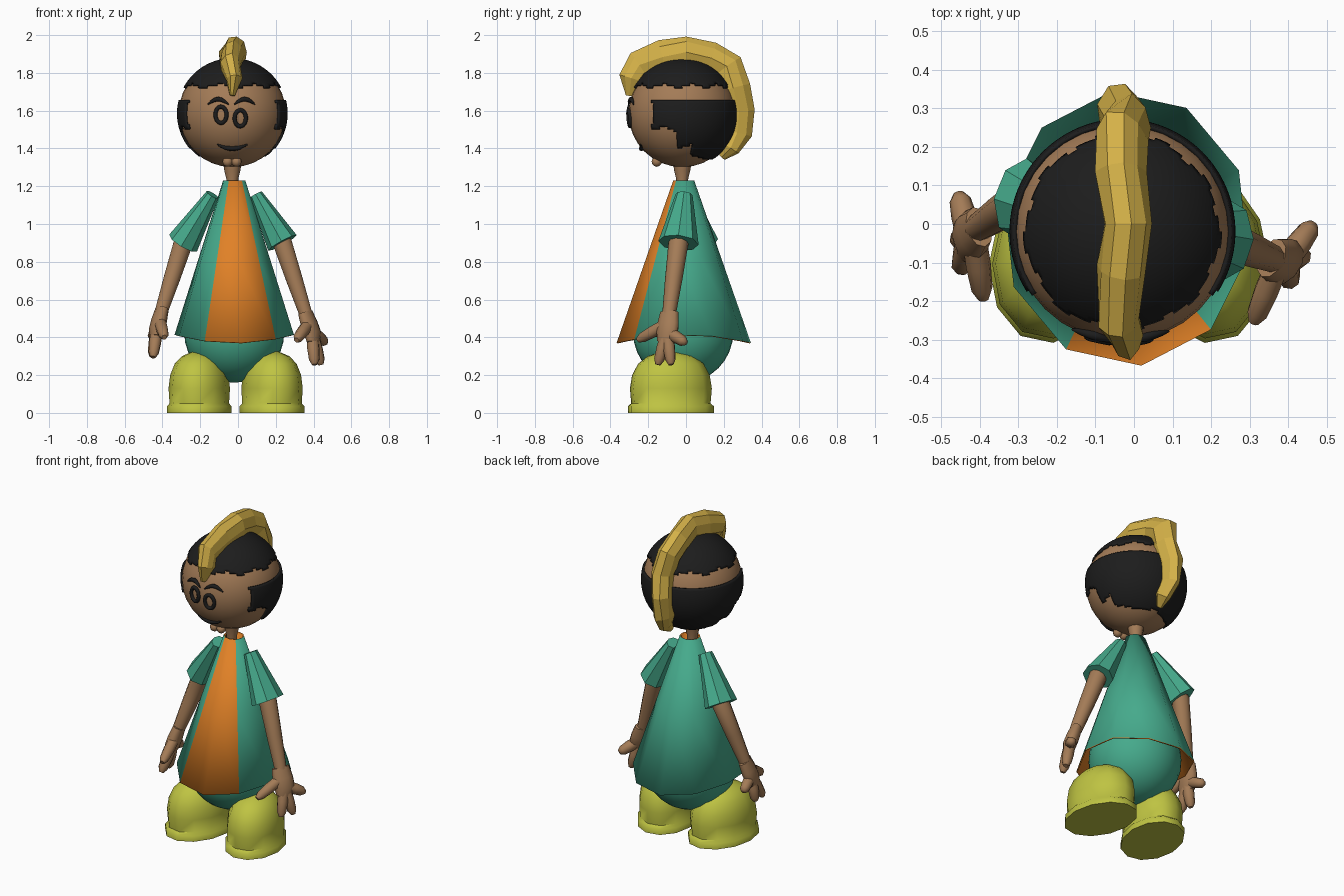
import bpy, bmesh, math, random
from mathutils import Vector, Matrix

random.seed(4)
cube = bpy.data.objects.get("Cube")
if cube:
    bpy.data.objects.remove(cube)


def material(name, rgb):
    m = bpy.data.materials.new(name)
    m.use_nodes = True
    m.diffuse_color = (*rgb, 1)
    m.node_tree.nodes["Principled BSDF"].inputs["Base Color"].default_value = (*rgb, 1)
    return m


TEAL = material("teal cloth", (0.06, 0.40, 0.26))
ORANGE = material("orange cloth", (0.75, 0.22, 0.02))
SKIN = material("brown skin", (0.37, 0.20, 0.095))
LIME = material("lime boots", (0.52, 0.55, 0.055))
GOLD = material("golden hair", (0.66, 0.44, 0.065))
BLACK = material("black hair", (0.012, 0.012, 0.012))

HEAD = Vector((-0.03, -0.02, 1.585))
HEAD_R = 0.284


def finish(bm, name, mats, smooth=None):
    """Turn a bmesh into an object; smooth is the sharp-edge angle in degrees."""
    bmesh.ops.recalc_face_normals(bm, faces=bm.faces)
    me = bpy.data.meshes.new(name)
    bm.to_mesh(me)
    bm.free()
    for m in mats:
        me.materials.append(m)
    if smooth:
        me.shade_smooth()
        me.set_sharp_from_angle(angle=math.radians(smooth))
    ob = bpy.data.objects.new(name, me)
    bpy.context.scene.collection.objects.link(ob)
    return ob


def loft(name, rings, mats, smooth=None, caps=True):
    bm = bmesh.new()
    rows = [[bm.verts.new(p) for p in ring] for ring in rings]
    n = len(rows[0])
    for a, b in zip(rows, rows[1:]):
        for i in range(n):
            j = (i + 1) % n
            bm.faces.new((a[i], a[j], b[j], b[i]))
    if caps:
        bm.faces.new(rows[0])
        bm.faces.new(rows[-1])
    return finish(bm, name, mats, smooth)


def tube(name, path, radii, mat, sides=8, ref=(0, 1, 0), flat=1, smooth=60, jitter=0):
    """Sweep a ring along a path; flat scales the ring along ref."""
    pts = [Vector(p) for p in path]
    rings = []
    for i, (p, r) in enumerate(zip(pts, radii)):
        t = (pts[min(i + 1, len(pts) - 1)] - pts[max(i - 1, 0)]).normalized()
        u = Vector(ref)
        u = (u - t * u.dot(t)).normalized()
        v = t.cross(u)
        ring = []
        for k in range(sides):
            a = math.tau * k / sides
            s = r * (1 + random.uniform(-jitter, jitter))
            ring.append(p + u * math.cos(a) * s * flat + v * math.sin(a) * s)
        rings.append(ring)
    return loft(name, rings, [mat], smooth)


def ball(name, centre, radius, mat, seg=32):
    bm = bmesh.new()
    bmesh.ops.create_uvsphere(bm, u_segments=seg, v_segments=seg // 2, radius=radius,
                              matrix=Matrix.Translation(centre))
    return finish(bm, name, [mat], 80)


def on_head(x, z, lift=0.0):
    dx, dz = x - HEAD.x, z - HEAD.z
    return Vector((x, HEAD.y - math.sqrt(HEAD_R ** 2 - dx * dx - dz * dz) - lift, z))


# Head and neck
ball("head", HEAD, HEAD_R, SKIN)
tube("neck", [(-0.03, -0.02, z) for z in (1.18, 1.24, 1.28, 1.33)],
     (0.03, 0.032, 0.042, 0.05), SKIN, 12)
for side, x in (("right", -0.055), ("left", -0.008)):
    ball(side + "_chin_bump", (x, -0.155, 1.33), 0.027, SKIN, 12)


# Close-cropped hair: thin shells cut out of a slightly larger sphere
def crown(p):
    return p.z > 1.735 + 0.008 * math.sin(9 * math.atan2(p.y, p.x))


def sides_and_back(p):
    wave = 0.01 * math.sin(40 * p.y)
    low = 1.50 + wave if p.y < -0.05 else 1.41 + wave if p.y < 0.03 else 1.35 + wave
    return p.y > -0.18 and low < p.z < 1.66


def hair_shell(name, keep):
    bm = bmesh.new()
    bmesh.ops.create_uvsphere(bm, u_segments=112, v_segments=64, radius=HEAD_R + 0.009,
                              matrix=Matrix.Translation(HEAD))
    drop = [f for f in bm.faces if not keep(f.calc_center_median())]
    bmesh.ops.delete(bm, geom=drop, context="FACES")
    ob = finish(bm, name, [BLACK], 60)
    mod = ob.modifiers.new("thickness", "SOLIDIFY")
    mod.thickness = 0.012
    mod.offset = -1


hair_shell("crown_hair", crown)
hair_shell("side_and_back_hair", sides_and_back)

# Crest: faceted tuft running from forehead to nape
crest = [(-0.30, 1.68, 0.02), (-0.29, 1.77, 0.062), (-0.25, 1.84, 0.08), (-0.12, 1.885, 0.085),
         (0, 1.91, 0.09), (0.13, 1.88, 0.09), (0.22, 1.83, 0.095), (0.25, 1.72, 0.085),
         (0.28, 1.60, 0.085), (0.27, 1.48, 0.075), (0.235, 1.40, 0.055), (0.19, 1.355, 0.02)]
tube("hair_crest", [(-0.03 + 0.013 * math.sin(2 * i), y, z) for i, (y, z, r) in enumerate(crest)],
     [c[2] for c in crest], GOLD, 9, (1, 0, 0), 0.72, None, 0.1)

# Eyes: tilted oval rings
for side, x, z in (("right", -0.09, 1.578), ("left", 0.012, 1.56)):
    pos = on_head(x, z)
    aim = (pos - HEAD).to_track_quat("Z", "Y").to_matrix().to_4x4()
    rings = []
    for i in range(25):
        a = math.tau * i / 24
        c, s = math.cos(a), math.sin(a)
        rings.append([Matrix.Translation(pos) @ aim @ Vector((
            c * (0.03 + 0.011 * math.cos(b)), s * (0.043 + 0.011 * math.cos(b)),
            0.011 * math.sin(b))) for b in [math.tau * k / 8 for k in range(8)]])
    loft(side + "_eye", rings, [BLACK], 60, False)

# Eyebrows and smile
for side, x0, x1 in (("right", -0.16, -0.05), ("left", -0.02, 0.09)):
    path = []
    for i in range(7):
        t = i / 6
        path.append(on_head(x0 + (x1 - x0) * t, 1.633 + 0.028 * math.sin(math.pi * t), 0.005))
    tube(side + "_eyebrow", path, (0.003, 0.008, 0.011, 0.013, 0.011, 0.008, 0.003), BLACK)
smile = [on_head(-0.03 + 0.08 * t, 1.40 + 0.022 * t * t) for t in [i / 4 - 1 for i in range(9)]]
tube("smile", smile, [0.004 + 0.01 * math.sin(math.pi * i / 8) for i in range(9)], BLACK)


# Tunic: ten-sided flared cone with an orange front panel and lining
def tunic_ring(t):
    ring = []
    for k in range(10):
        a = math.radians(-83 + 36 * k)
        c, s = math.cos(a), math.sin(a)
        hem = 0.37 + 0.045 * c * c
        ring.append((-0.02 + c * (0.06 + 0.262 * t), -0.012 + s * (0.056 + 0.302 * t),
                     1.23 + (hem - 1.23) * t))
    return ring


tunic = loft("tunic", [tunic_ring(t) for t in (0, 0.5, 1)], [TEAL, ORANGE], 50, False)
for f in tunic.data.polygons:
    c = f.center
    if c.y < 0 and abs(math.degrees(math.atan2(c.y + 0.012, c.x + 0.02)) + 83) < 36:
        f.material_index = 1
lining = tunic.modifiers.new("lining", "SOLIDIFY")
lining.thickness = 0.008
lining.offset = -1
lining.material_offset = 1
lining.material_offset_rim = 1

# Hips
ball("hips", (-0.02, -0.015, 0.425), 0.265, TEAL)

# Sleeves, arms and hands; each side has its own pose
poses = {
    "left": dict(shoulder=(0.095, -0.01, 1.155), cuff=(0.235, -0.04, 0.90),
                 wrist=(0.36, -0.09, 0.52), palm=(0.395, -0.10, 0.42),
                 tips=[(0.31, -0.255, 0.385), (0.405, -0.15, 0.255),
                       (0.44, -0.08, 0.255), (0.465, 0.0, 0.37)]),
    "right": dict(shoulder=(-0.135, 0.0, 1.155), cuff=(-0.29, 0.065, 0.90),
                  wrist=(-0.405, -0.01, 0.54), palm=(-0.43, -0.04, 0.44),
                  tips=[(-0.39, -0.195, 0.40), (-0.45, -0.12, 0.295),
                        (-0.455, -0.04, 0.295), (-0.455, 0.08, 0.40)]),
}
for side, p in poses.items():
    shoulder, cuff, wrist, palm = (Vector(p[k]) for k in ("shoulder", "cuff", "wrist", "palm"))
    tube(side + "_sleeve", (shoulder, cuff), (0.036, 0.086), TEAL, 8, (0, 1, 0), 1.25, None)
    tube(side + "_arm", (cuff.lerp(shoulder, 0.2), cuff, cuff.lerp(wrist, 0.5), wrist),
         (0.05, 0.053, 0.046, 0.036), SKIN, 10)
    across = Vector(p["tips"][3]) - Vector(p["tips"][0])
    tube(side + "_palm", (wrist.lerp(cuff, 0.03), wrist.lerp(palm, 0.5), palm, palm.lerp(Vector(p["tips"][1]), 0.3)),
         (0.034, 0.04, 0.04, 0.028), SKIN, 10, across, 1.6)
    for name, tip in zip(("thumb", "first_finger", "middle_finger", "last_finger"), p["tips"]):
        tip = Vector(tip)
        start = palm.lerp(wrist, 0.55 if name == "thumb" else 0.1)
        tube(side + "_" + name, [start.lerp(tip, t) for t in (0, 0.5, 0.85, 1)],
             (0.032, 0.033, 0.028, 0.014), SKIN, 8, across)

# Boots: rounded uppers on flared octagonal soles, toes turned out
boot = [(0, 1), (0.035, 1), (0.05, 0.92), (0.13, 0.95), (0.2, 0.9), (0.26, 0.76),
        (0.30, 0.54), (0.325, 0.2)]
for side, sx, cx in (("left", 1, 0.18), ("right", -1, -0.205)):
    turn = Matrix.Rotation(sx * math.radians(12), 3, "Z")
    rings = []
    for z, s in boot:
        n = 12
        angles = [math.tau * (k + 0.5) / n for k in range(n)]
        rings.append([turn @ Vector((0.168 * s * math.cos(a), 0.232 * s * math.sin(a), z))
                      + Vector((cx, -0.08, 0)) for a in angles])
    loft(side + "_boot", rings, [LIME], 50)
